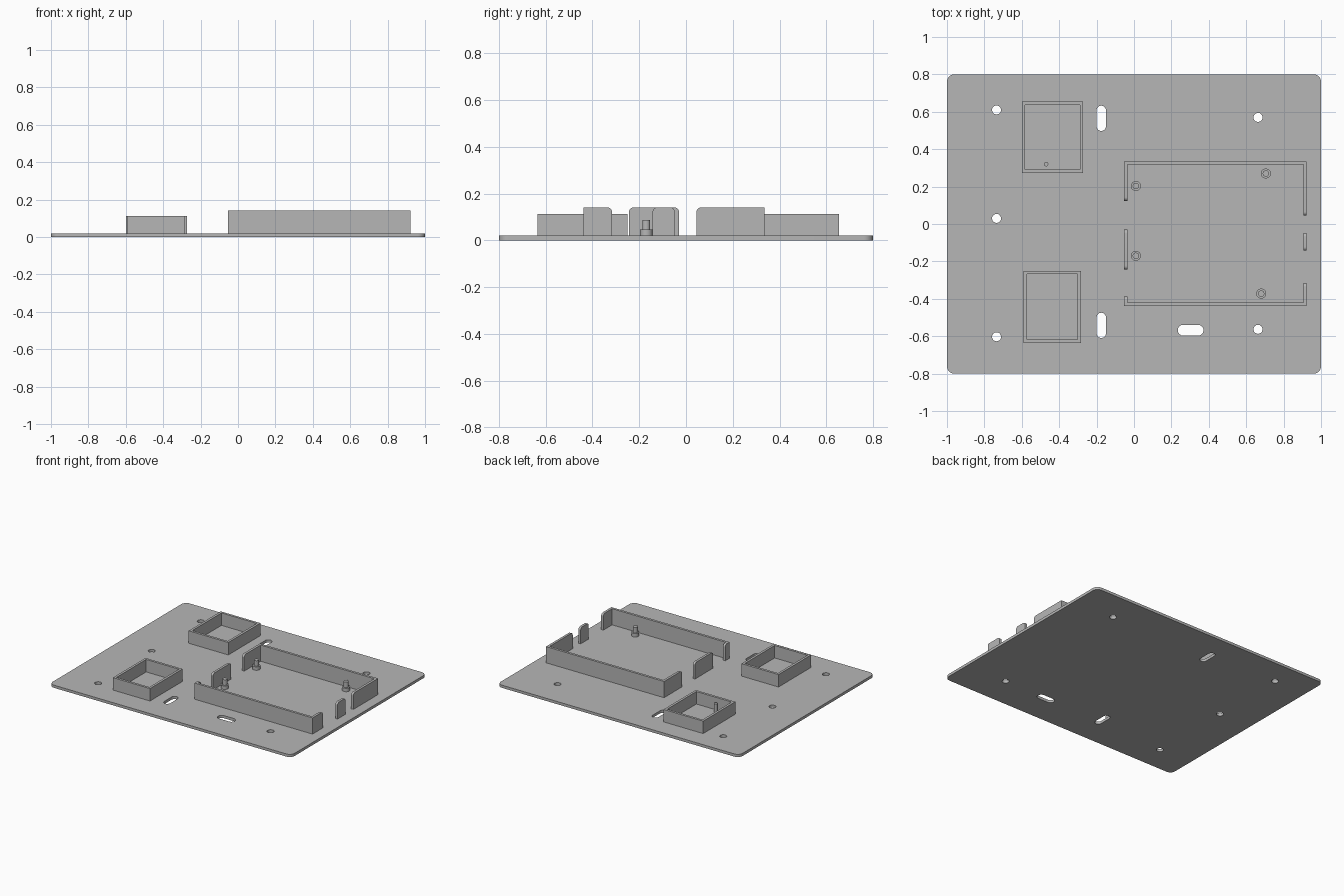
import bpy, bmesh, math
from mathutils import Matrix

cube = bpy.data.objects.get("Cube")
if cube:
    bpy.data.objects.remove(cube, do_unlink=True)

grey = bpy.data.materials.new("plain_grey")
grey.use_nodes = True
COLOUR = (0.47, 0.47, 0.47, 1)
grey.diffuse_color = COLOUR
grey.node_tree.nodes["Principled BSDF"].inputs["Base Color"].default_value = COLOUR

PLATE, BOX, FRAME = 0.02, 0.113, 0.141   # top heights
WALL = 0.018


def loop(x0, x1, y0, y1, radii=(0, 0, 0, 0), steps=8):
    """Rectangle outline, corners rounded counter-clockwise from lower left."""
    corners = ((x0, y0, 1, 1), (x1, y0, -1, 1), (x1, y1, -1, -1), (x0, y1, 1, -1))
    points = []
    for i, ((x, y, sx, sy), r) in enumerate(zip(corners, radii)):
        if r == 0:
            points.append((x, y))
            continue
        for k in range(steps + 1):
            a = math.pi + (i + k / steps) * math.pi / 2
            points.append((x + sx * r + r * math.cos(a), y + sy * r + r * math.sin(a)))
    return points


def pill(cx, cy, w, h):
    """Slot outline, or a circle where the width equals the height."""
    r = min(w, h) / 2 * 0.995
    return loop(cx - w / 2, cx + w / 2, cy - h / 2, cy + h / 2, (r,) * 4)


def extrude(name, loops, low, high, turn=Matrix.Identity(4)):
    """Fill nested outlines and extrude them into a solid."""
    curve = bpy.data.curves.new(name, 'CURVE')
    curve.dimensions = '2D'
    curve.fill_mode = 'BOTH'
    curve.extrude = (high - low) / 2
    for pts in loops:
        spline = curve.splines.new('POLY')
        spline.points.add(len(pts) - 1)
        for p, (x, y) in zip(spline.points, pts):
            p.co = (x, y, 0, 1)
        spline.use_cyclic_u = True
    temp = bpy.data.objects.new(name + "_outline", curve)
    bpy.context.collection.objects.link(temp)
    bpy.context.view_layer.update()
    deps = bpy.context.evaluated_depsgraph_get()
    mesh = bpy.data.meshes.new_from_object(temp.evaluated_get(deps))
    bpy.data.objects.remove(temp, do_unlink=True)
    bm = bmesh.new()
    bm.from_mesh(mesh)
    bmesh.ops.remove_doubles(bm, verts=bm.verts, dist=1e-5)
    bmesh.ops.translate(bm, verts=bm.verts, vec=(0, 0, (low + high) / 2))
    bmesh.ops.transform(bm, matrix=turn, verts=bm.verts)
    bmesh.ops.recalc_face_normals(bm, faces=bm.faces)
    bm.to_mesh(mesh)
    bm.free()
    mesh.materials.clear()
    mesh.materials.append(grey)
    mesh.name = name
    obj = bpy.data.objects.new(name, mesh)
    bpy.context.collection.objects.link(obj)
    bpy.ops.object.select_all(action='DESELECT')
    obj.select_set(True)
    bpy.context.view_layer.objects.active = obj
    bpy.ops.object.shade_smooth_by_angle(angle=math.radians(30))
    return obj


# Base plate with screw holes and cable slots
holes = [(-0.735, 0.61), (-0.735, 0.03), (-0.735, -0.603), (0.663, 0.57), (0.663, -0.563)]
slots = [(-0.175, 0.565, 0.05, 0.135), (-0.175, -0.542, 0.05, 0.135), (0.303, -0.568, 0.137, 0.058)]
extrude("base_plate",
        [loop(-1, 1, -0.8, 0.8, (0.04,) * 4)]
        + [pill(x, y, 0.048, 0.048) for x, y in holes]
        + [pill(*s) for s in slots], 0, PLATE)

# Two open square trays
for name, x0, x1, y0, y1 in (("back_tray", -0.6, -0.272, 0.274, 0.654),
                             ("front_tray", -0.59, -0.283, -0.635, -0.25)):
    extrude(name, [loop(x0, x1, y0, y1),
                   loop(x0 + WALL, x1 - WALL, y0 + WALL, y1 - WALL)], PLATE, BOX)
extrude("back_tray_pin", [pill(-0.47, 0.32, 0.024, 0.024)], PLATE, 0.085)

# Large frame: solid front and back walls
LEFT, RIGHT, FRONT, BACK = 0.923, -0.053, -0.438, 0.335
extrude("frame_front_wall", [loop(RIGHT, LEFT, FRONT, FRONT + WALL)], PLATE, FRAME)
extrude("frame_back_wall", [loop(RIGHT, LEFT, BACK - WALL, BACK)], PLATE, FRAME)

# Side walls broken by gaps, with rounded tops beside each gap
UPRIGHT = Matrix(((0, 0, 1, 0), (1, 0, 0, 0), (0, 1, 0, 0), (0, 0, 0, 1)))
R = 0.02
sides = (("left", LEFT - WALL, (-0.316, -0.143, -0.048, 0.045)),
         ("right", RIGHT, (-0.388, -0.244, -0.03, 0.123)))
for side, x, (a, b, c, d) in sides:
    for part, y0, y1, r_back, r_front in (("front", FRONT + WALL, a, R, 0),
                                          ("middle", b, c, R, R),
                                          ("back", d, BACK - WALL, 0, R)):
        extrude(f"frame_{side}_{part}_wall",
                [loop(y0, y1, PLATE, FRAME, (0, 0, r_back, r_front))],
                x, x + WALL, UPRIGHT)

# Stepped mounting posts inside the frame
for i, (x, y) in enumerate([(0.01, 0.203), (0.01, -0.17), (0.705, 0.27), (0.68, -0.372)], 1):
    extrude(f"post_base_{i}", [pill(x, y, 0.053, 0.053)], PLATE, 0.046)
    extrude(f"post_pin_{i}", [pill(x, y, 0.034, 0.034)], 0.046, 0.087)
